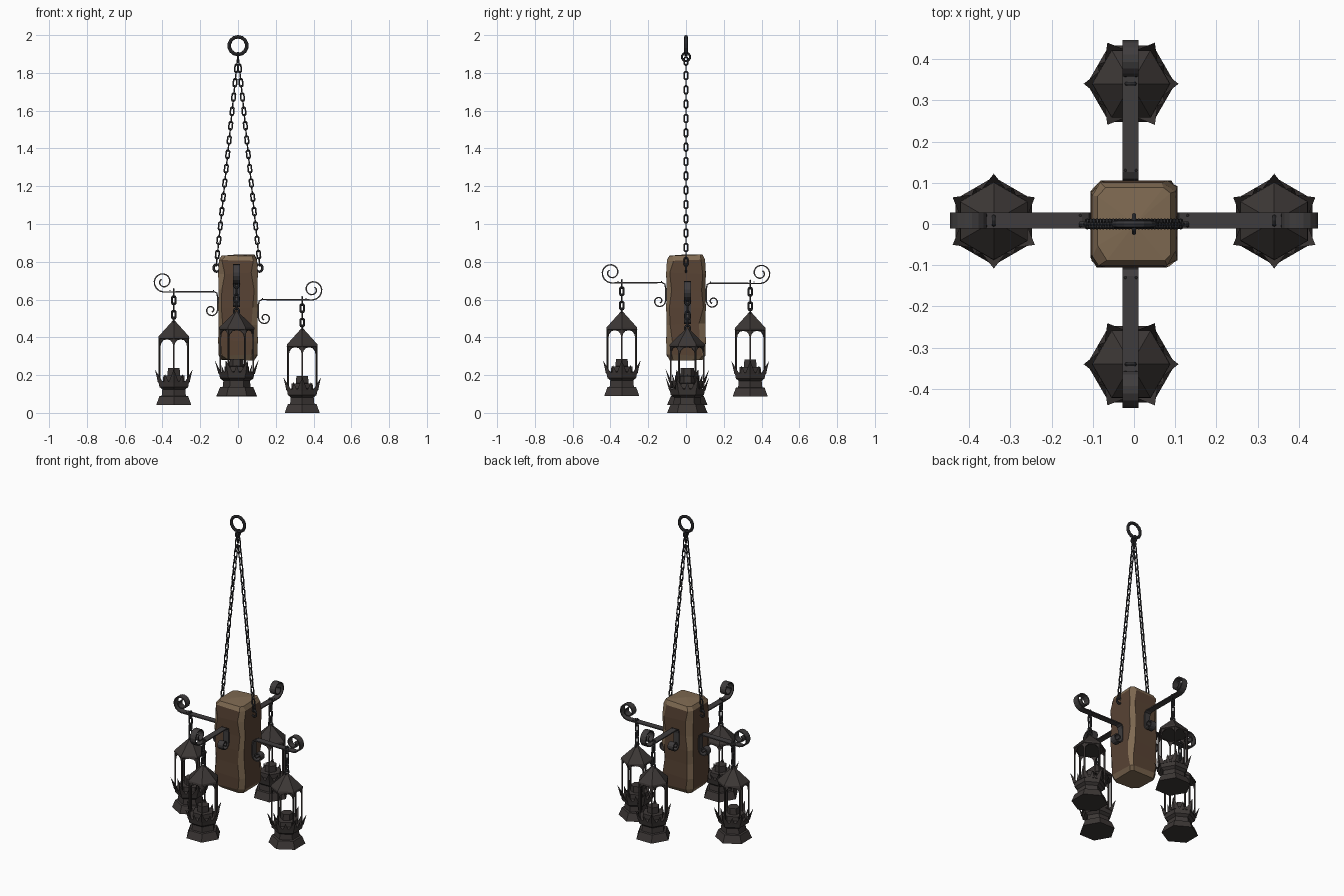
import bpy, bmesh, math, random
from mathutils import Vector, Matrix

if "Cube" in bpy.data.objects:
    bpy.data.objects.remove(bpy.data.objects["Cube"])

random.seed(4)


def material(name, rgb):
    m = bpy.data.materials.new(name)
    m.diffuse_color = (*rgb, 1)
    m.use_nodes = True
    m.node_tree.nodes["Principled BSDF"].inputs["Base Color"].default_value = m.diffuse_color
    return m


IRON = material("warm_dark_iron", (0.045, 0.038, 0.036))
ARM_IRON = material("grey_iron", (0.050, 0.046, 0.047))
CHAIN_IRON = material("chain_iron", (0.038, 0.038, 0.042))
WOOD_DARK = material("dark_wood", (0.098, 0.056, 0.034))
WOOD_LIGHT = material("worn_wood", (0.215, 0.145, 0.085))


def make(name, bm, *mats):
    bmesh.ops.recalc_face_normals(bm, faces=bm.faces)
    mesh = bpy.data.meshes.new(name)
    bm.to_mesh(mesh)
    bm.free()
    for m in mats:
        mesh.materials.append(m)
    ob = bpy.data.objects.new(name, mesh)
    bpy.context.collection.objects.link(ob)
    return ob


def skin(bm, rings, closed=False):
    """Join rings of points with quads; cap the ends unless closed."""
    vs = [[bm.verts.new(p) for p in r] for r in rings]
    n = len(vs[0])
    pairs = list(zip(vs, vs[1:])) + ([(vs[-1], vs[0])] if closed else [])
    for a, b in pairs:
        for i in range(n):
            j = (i + 1) % n
            bm.faces.new((a[i], a[j], b[j], b[i]))
    if not closed:
        bm.faces.new(vs[0])
        bm.faces.new(vs[-1])


def hex_point(r, k, z):
    a = math.radians(30 + 60 * k)
    return Vector((r * math.cos(a), r * math.sin(a), z))


def hex_loft(bm, profile):
    skin(bm, [[hex_point(r, k, z) for k in range(6)] for r, z in profile])


def link(bm, centre, along, side, length, width, wire, seg=10, sides=6):
    """Chain link or ring: outer length along one axis, outer width along the other."""
    along, side = Vector(along).normalized(), Vector(side).normalized()
    normal = along.cross(side)
    r = width / 2 - wire
    stretch = (length - width) / 2
    rings = []
    for i in range(seg):
        a = 2 * math.pi * (i + 0.5) / seg
        out = along * math.sin(a) + side * math.cos(a)
        p = Vector(centre) + out * r + along * math.copysign(stretch, math.sin(a))
        rings.append([p + wire * (math.cos(t) * out + math.sin(t) * normal)
                      for t in (2 * math.pi * k / sides for k in range(sides))])
    skin(bm, rings, closed=True)


# Wooden block: eight-sided loft with uneven worn corners
bm = bmesh.new()
levels = [(0.28, 0.086), (0.305, 0.102), (0.38, 0.105), (0.47, 0.103), (0.56, 0.105),
          (0.65, 0.103), (0.74, 0.105), (0.81, 0.101), (0.835, 0.088)]
rings = []
for z, h in levels:
    ring = []
    for sx, sy in ((1, 1), (-1, 1), (-1, -1), (1, -1)):
        c, d = random.uniform(0.012, 0.036), random.uniform(0.012, 0.036)
        dz = random.uniform(-0.005, 0.005)
        pair = [(sx * h, sy * (h - c), z + dz), (sx * (h - d), sy * h, z + dz)]
        ring += pair if sx * sy > 0 else pair[::-1]
    rings.append(ring)
skin(bm, rings)
bmesh.ops.recalc_face_normals(bm, faces=bm.faces)
for f in bm.faces:
    n = f.normal
    f.material_index = 0 if max(abs(n.x), abs(n.y)) > 0.94 else 1
top = max(bm.faces, key=lambda f: f.calc_center_median().z)
bmesh.ops.poke(bm, faces=[top], offset=0.006)
make("wooden_block", bm, WOOD_DARK, WOOD_LIGHT)

# Top hanging ring and the small ring through it
bm = bmesh.new()
link(bm, (0, 0, 1.944), (0, 0, 1), (1, 0, 0), 0.113, 0.113, 0.0095, 14, 8)
link(bm, (0, 0, 1.884), (0, 0, 1), (0, 1, 0), 0.056, 0.056, 0.006, 10)
make("hanging_ring", bm, CHAIN_IRON)

# Two long chains with eyelets on the block
for s, label in ((-1, "left"), (1, "right")):
    bm = bmesh.new()
    a, b = Vector((s * 0.004, 0, 1.862)), Vector((s * 0.113, 0, 0.80))
    d = (b - a).normalized()
    sides = (Vector((0, 1, 0)), d.cross(Vector((0, 1, 0))))
    count = 29
    for i in range(count):
        link(bm, a.lerp(b, i / (count - 1)), d, sides[i % 2], 0.052, 0.027, 0.0042)
    make(label + "_chain", bm, CHAIN_IRON)
    bm = bmesh.new()
    link(bm, (s * 0.113, 0, 0.767), (0, 0, 1), (1, 0, 0), 0.052, 0.046, 0.0065)
    make(label + "_eyelet", bm, CHAIN_IRON)


# Lantern, built once with its base on z = 0
def build_lantern():
    bm = bmesh.new()
    # stepped foot and tray
    hex_loft(bm, [(0.107, 0), (0.088, 0.046), (0.074, 0.048), (0.070, 0.082),
                  (0.088, 0.095), (0.094, 0.125), (0.084, 0.128)])
    # candle holder
    hex_loft(bm, [(0.066, 0.12), (0.064, 0.155), (0.038, 0.157), (0.036, 0.195)])
    # roof with a small rim and finial
    hex_loft(bm, [(0.088, 0.348), (0.095, 0.352), (0.093, 0.363), (0.016, 0.437), (0.008, 0.446)])
    for k in range(6):
        # corner post
        p = hex_point(0.087, k, 0)
        m = (Matrix.Translation((p.x, p.y, 0.24)) @ Matrix.Rotation(math.radians(30 + 60 * k), 4, 'Z')
             @ Matrix.Diagonal((0.008, 0.008, 0.24, 1)))
        bmesh.ops.create_cube(bm, size=1, matrix=m)
        # arched bracket pieces under the eave and crown leaf at the corner
        for step in (-1, 1):
            e = hex_point(0.087, k + step, 0) - p
            prof = [(0, 0.352), (0, 0.298), (0.09, 0.328), (0.25, 0.343), (0.5, 0.347), (0.5, 0.352)]
            o = p.normalized() * 0.003
            skin(bm, [[p + e * t + Vector((0, 0, z)) + q for t, z in prof] for q in (-o, o)])
        c = hex_point(0.096, k, 0.118)
        base = [c.lerp(hex_point(0.096, k + t, 0.118), 0.33) for t in (-1, 1)]
        quad = [bm.verts.new(v) for v in (c, base[0], hex_point(0.080, k, 0.118), base[1])]
        tip = bm.verts.new(hex_point(0.115, k, 0.188))
        bm.faces.new(quad)
        for i in range(4):
            bm.faces.new((quad[i], quad[(i + 1) % 4], tip))
        # smaller leaf in the middle of each side
        mid = (hex_point(0.094, k, 0.12) + hex_point(0.094, k + 1, 0.12)) / 2
        e = (hex_point(0.03, k + 1, 0) - hex_point(0.03, k, 0)) * 0.5
        o = mid.copy()
        o.z = 0
        o = o.normalized()
        quad = [bm.verts.new(v) for v in (mid - e, mid + o * 0.003, mid + e, mid - o * 0.006)]
        tip = bm.verts.new(mid + o * 0.012 + Vector((0, 0, 0.045)))
        bm.faces.new(quad)
        for i in range(4):
            bm.faces.new((quad[i], quad[(i + 1) % 4], tip))
    return make("lantern", bm, IRON)


# Scrolled flat-bar arm, built once with its bar on z = 0
def build_arm():
    def spiral(cx, cz, start, sweep, r0, r1, n):
        return [Vector((cx + (r0 + (r1 - r0) * i / n) * math.cos(start + sweep * i / n), 0,
                        cz + (r0 + (r1 - r0) * i / n) * math.sin(start + sweep * i / n)))
                for i in range(n + 1)]
    path = spiral(0.142, -0.098, math.pi, math.radians(430), 0.034, 0.010, 16)[::-1]
    path += [Vector(p) for p in ((0.108, 0, -0.03), (0.112, 0, -0.008), (0.126, 0, 0.0), (0.26, 0, -0.001))]
    path += spiral(0.395, 0.053, -math.pi / 2, math.radians(500), 0.055, 0.016, 22)
    rings = []
    for i, p in enumerate(path):
        t = (path[min(i + 1, len(path) - 1)] - path[max(i - 1, 0)]).normalized()
        n = Vector((-t.z, 0, t.x)) * 0.0035
        w = Vector((0, 0.0195, 0))
        rings.append([p + n + w, p + n - w, p - n - w, p - n + w])
    bm = bmesh.new()
    skin(bm, rings)
    # rivets along the outer bar
    for x in (0.13, 0.36):
        for y in (-0.013, 0.013):
            bmesh.ops.create_cone(bm, cap_ends=True, segments=6, radius1=0.004, radius2=0.002,
                                  depth=0.006, matrix=Matrix.Translation((x, y, 0.005)))
    return make("arm", bm, ARM_IRON)


# Short chain between arm and lantern, relative to the bar
def build_lantern_chain():
    bm = bmesh.new()
    for i, z in enumerate((-0.008, -0.046, -0.084, -0.122)):
        link(bm, (0.34, 0, z), (0, 0, 1), ((0, 1, 0), (1, 0, 0))[i % 2], 0.054, 0.031, 0.0055)
    link(bm, (0.34, 0, -0.152), (0, 0, 1), (0, 1, 0), 0.042, 0.040, 0.0055)
    return make("lantern_chain", bm, CHAIN_IRON)


# Place the four sets around the block at their own heights
parts = (build_arm(), build_lantern_chain(), build_lantern())
sets = (("right", 0, 0.60, 1), ("back", 90, 0.687, 1), ("left", 180, 0.642, -1), ("front", 270, 0.690, -1))
for label, angle, height, sign in sets:
    turn = Matrix.Translation((0, 0, height)) @ Matrix.Rotation(math.radians(angle), 4, 'Z')
    for part in parts:
        ob = part if angle == 0 else part.copy()
        if angle:
            bpy.context.collection.objects.link(ob)
        local = (0.34, sign * 0.007, -0.60) if part is parts[2] else (0, sign * 0.008, 0)
        ob.name = label + "_" + part.data.name
        ob.matrix_world = turn @ Matrix.Translation(local)
